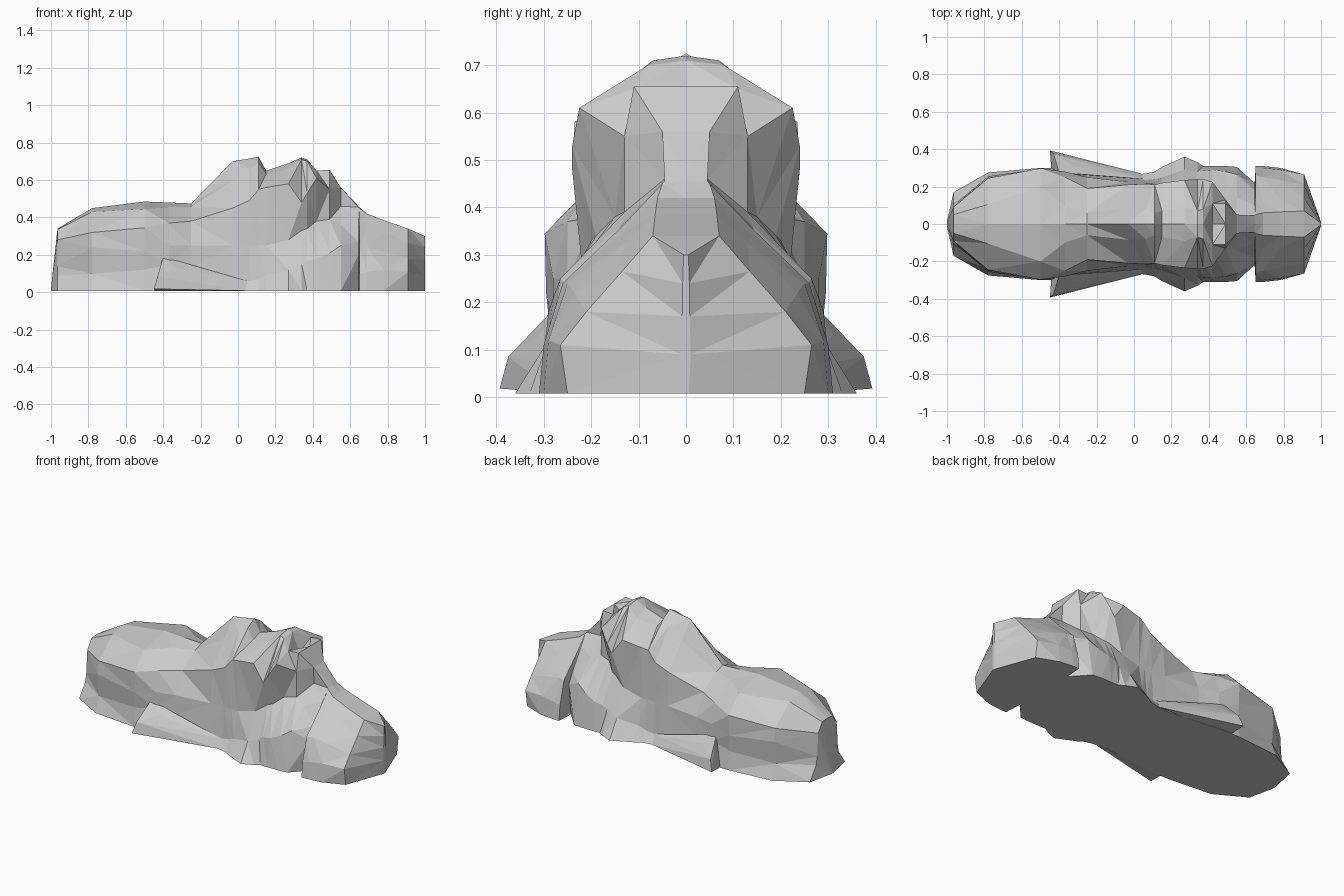
import bpy, bmesh


def finish(name, bm):
    bmesh.ops.recalc_face_normals(bm, faces=bm.faces)
    bmesh.ops.triangulate(bm, faces=bm.faces, quad_method='SHORT_EDGE')
    mesh = bpy.data.meshes.new(name)
    bm.to_mesh(mesh)
    bm.free()
    obj = bpy.data.objects.new(name, mesh)
    bpy.context.collection.objects.link(obj)
    return obj


def loft(name, rows, cap_start=False, cap_end=False):
    """Row: x, base half-width, four (y, z) points going up, centre height."""
    bm = bmesh.new()
    rings = []
    for x, yb, *pts, zc in rows:
        half = [(yb, 0.008)] + list(zip(pts[::2], pts[1::2]))
        prof = half + [(0, zc)] + [(-y, z) for y, z in reversed(half)]
        rings.append([bm.verts.new((x, y, z)) for y, z in prof])
    n = len(rings[0])
    for a, b in zip(rings, rings[1:]):
        for i in range(n):
            j = (i + 1) % n
            bm.faces.new((a[i], a[j], b[j], b[i]))
    if cap_start:
        bm.faces.new(rings[0])
    if cap_end:
        bm.faces.new(rings[-1])
    return finish(name, bm)


def hull(name, points, side):
    bm = bmesh.new()
    for x, y, z in points:
        bm.verts.new((x, y * side, z))
    bmesh.ops.convex_hull(bm, input=bm.verts)
    return finish(name, bm)


# Rounded hindquarters, flaring to a low point at the back
hind = [
    (-1.00, .012, .010, .011, .008, .014, .006, .017, .004, .02, .02),
    (-0.965, .17, .11, .09, .10, .14, .09, .28, .05, .335, .34),
    (-0.78, .275, .24, .10, .255, .24, .245, .32, .105, .43, .45),
    (-0.50, .30, .285, .12, .295, .22, .298, .345, .20, .445, .485),
    (-0.37, .30, .28, .15, .28, .25, .25, .37, .10, .455, .48),
    (-0.25, .285, .255, .13, .25, .25, .19, .38, .06, .455, .475),
    (-0.03, .26, .24, .08, .225, .25, .21, .45, .085, .60, .70),
]
loft("hindquarters", hind, cap_start=True)

# Humped chest and head, with hollows either side of a narrow bridge
torso = [
    hind[-1],
    (0.06, .27, .235, .06, .22, .25, .215, .49, .08, .66, .715),
    (0.11, .28, .24, .07, .22, .25, .21, .55, .06, .69, .725),
    (0.15, .305, .25, .09, .22, .25, .22, .56, .07, .63, .65),
    (0.27, .36, .29, .12, .22, .28, .235, .58, .09, .66, .69),
    (0.34, .33, .28, .15, .20, .33, .24, .48, .07, .71, .72),
    (0.37, .31, .285, .17, .19, .34, .24, .53, .08, .70, .71),
    (0.42, .31, .29, .18, .15, .38, .225, .61, .11, .65, .60),
    (0.49, .31, .28, .21, .13, .39, .13, .55, .11, .655, .655),
    (0.55, .305, .265, .25, .14, .36, .045, .46, .05, .56, .56),
    (0.645, .20, .22, .20, .18, .27, .10, .39, .045, .455, .46),
]
loft("chest_and_head", torso)

# Broad front block with a sharp step behind it, closing to a pointed prow
front = [
    torso[-1],
    (0.65, .31, .30, .10, .26, .24, .13, .365, .05, .45, .455),
    (0.69, .31, .30, .11, .25, .24, .13, .35, .06, .42, .42),
    (0.78, .30, .29, .12, .235, .22, .13, .325, .065, .385, .385),
    (0.91, .25, .265, .11, .21, .18, .135, .265, .07, .34, .34),
    (1.00, .006, .010, .09, .008, .17, .007, .24, .005, .30, .30),
]
loft("front_block", front, cap_end=True)

# Low flaring feet beside the flank
foot = [(-.45, .393, .018), (-.43, .375, .085), (-.33, .31, .13),
        (.05, .24, .06), (.04, .27, .008), (-.44, .27, .008), (-.40, .275, .19)]
for side, label in ((1, "left"), (-1, "right")):
    hull("foot_" + label, foot, side)
